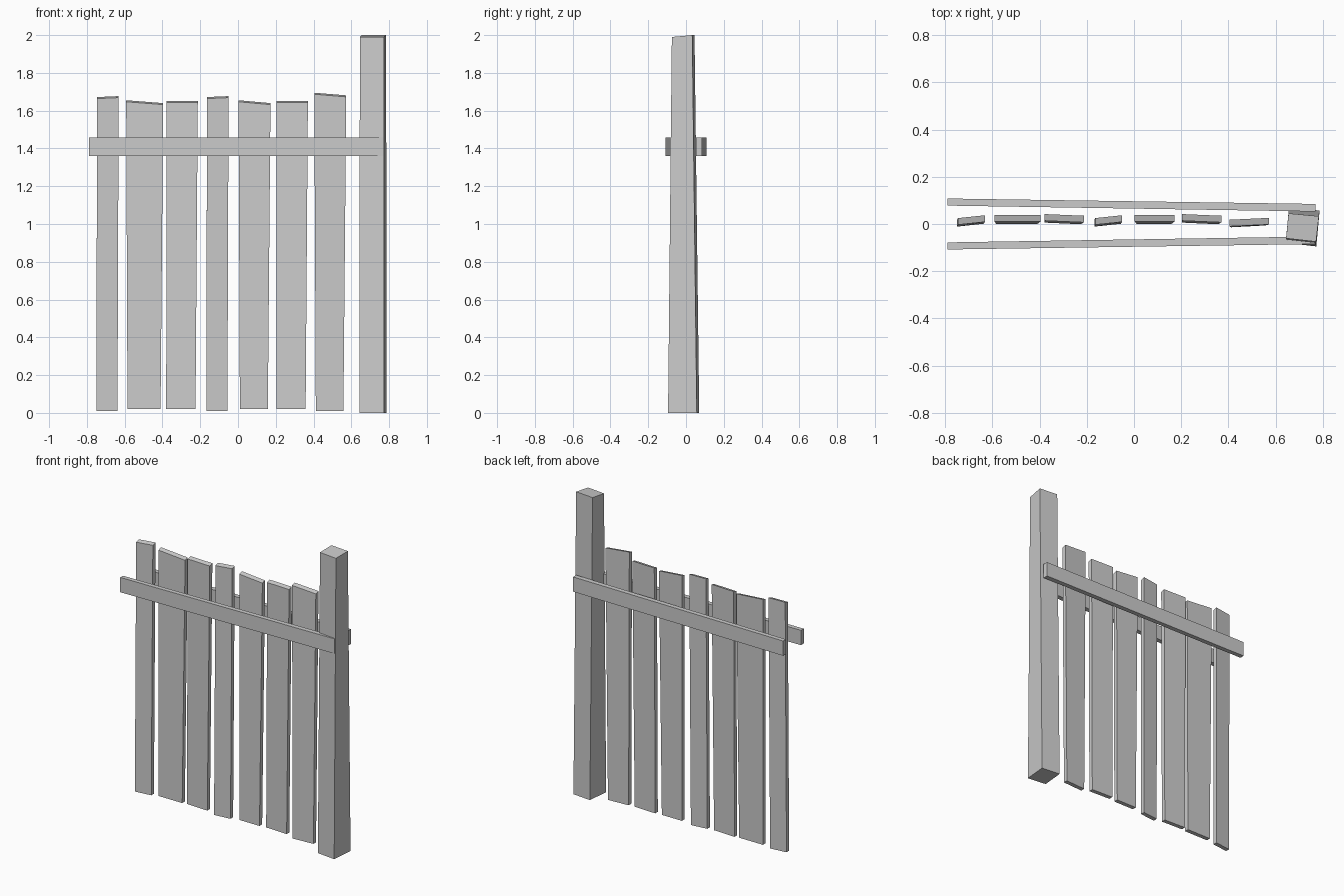
import bpy

if "Cube" in bpy.data.objects:
    bpy.data.objects.remove(bpy.data.objects["Cube"])


def prism(name, bottom, top):
    """Six-sided block from bottom and top corner loops (counter-clockwise)."""
    faces = [(3, 2, 1, 0), (4, 5, 6, 7)]
    faces += [(i, (i + 1) % 4, 4 + (i + 1) % 4, 4 + i) for i in range(4)]
    mesh = bpy.data.meshes.new(name)
    mesh.from_pydata(bottom + top, [], faces)
    obj = bpy.data.objects.new(name, mesh)
    bpy.context.collection.objects.link(obj)
    return obj


def plank(name, xb, xt, z0, ztop, y, lean=0.008, thick=0.028):
    """Upright board: x ranges at bottom and top, left/right top heights and front y."""
    (yl, yr), (zl, zr) = y, ztop
    bottom = [(xb[0], yl, z0), (xb[1], yr, z0),
              (xb[1], yr + thick, z0), (xb[0], yl + thick, z0)]
    yl, yr = yl + lean, yr + lean
    top = [(xt[0], yl, zl - 0.008), (xt[1], yr, zr - 0.008),
           (xt[1], yr + thick, zr), (xt[0], yl + thick, zl)]
    return prism(name, bottom, top)


# Narrow planks
for n, x in ((1, -0.75), (4, -0.168)):
    plank(f"plank_{n}", (x, x + 0.112), (x + 0.004, x + 0.118), 0.01,
          (1.672, 1.677), (-0.011, 0.001))

# Slanted-top planks
for n, x, w in ((2, -0.585, 0.175), (5, 0.01, 0.148)):
    plank(f"plank_{n}", (x, x + w), (x - 0.007, x + w + 0.014), 0.02,
          (1.655, 1.64), (0.001, 0.0), 0.01)
plank("plank_7", (0.412, 0.558), (0.404, 0.573), 0.01,
      (1.695, 1.681), (-0.014, -0.006), 0.004)

# Medium planks
for n, x in ((3, -0.38), (6, 0.203)):
    plank(f"plank_{n}", (x, x + 0.155), (x + 0.001, x + 0.167), 0.02,
          (1.652, 1.652), (0.006, -0.001))

# Tapered post, slightly twisted
prism("post",
      [(0.643, -0.08, 0), (0.773, -0.095, 0), (0.787, 0.057, 0), (0.657, 0.07, 0)],
      [(0.645, -0.061, 1.99), (0.772, -0.075, 1.99),
       (0.784, 0.033, 2.0), (0.655, 0.045, 2.0)])

# Front and back rails converging toward the post
for name, s in (("front_rail", -1), ("back_rail", 1)):
    plan = [(-0.79, s * 0.078), (0.77, s * 0.053), (0.77, s * 0.085), (-0.79, s * 0.108)]
    if s < 0:
        plan.reverse()
    prism(name, [(x, y, 1.36) for x, y in plan], [(x, y, 1.458) for x, y in plan])
